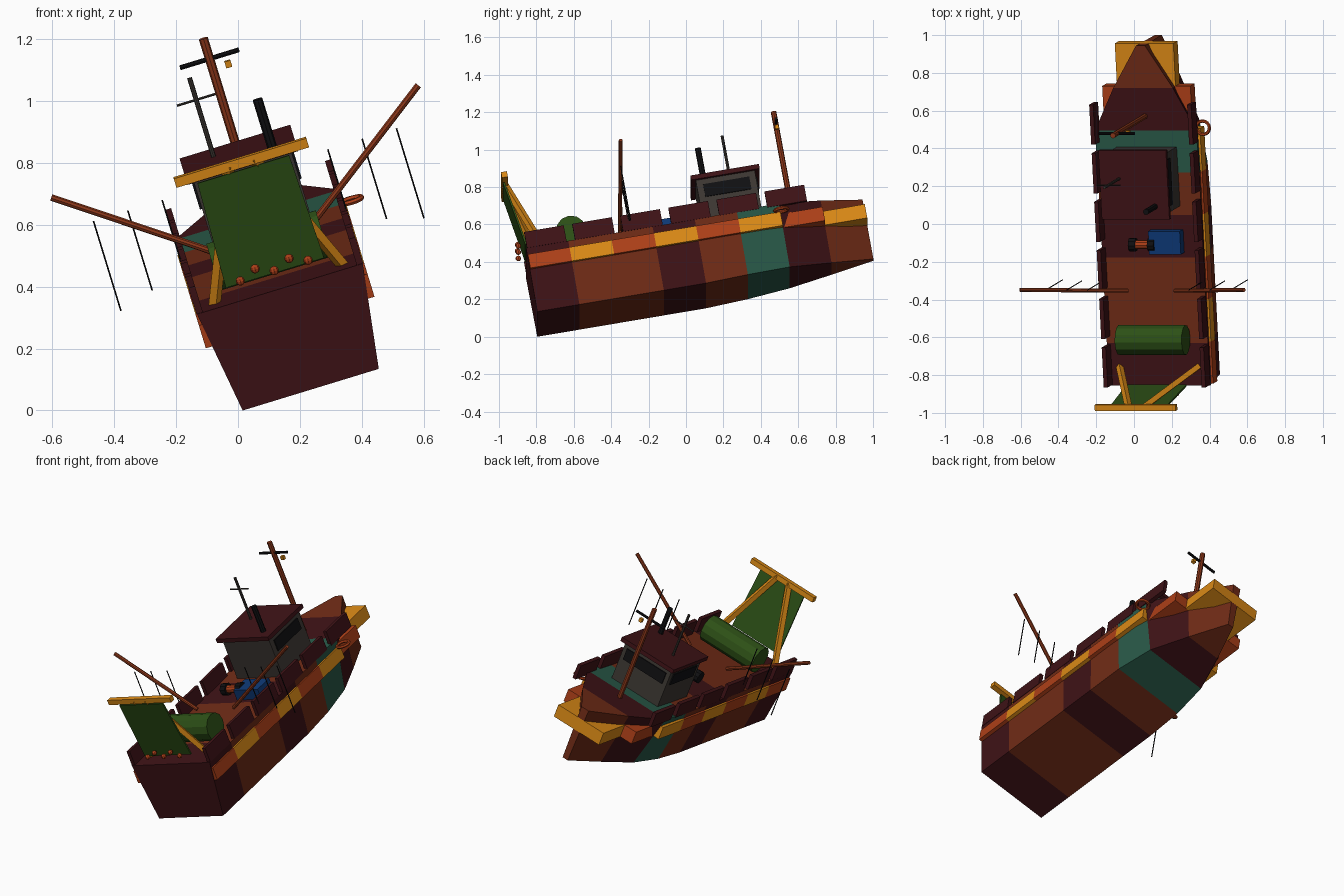
import bpy, bmesh, math
from mathutils import Matrix, Vector

if "Cube" in bpy.data.objects:
    bpy.data.objects.remove(bpy.data.objects["Cube"])

# boat frame: y runs stern to bow, then rolled, pitched and placed
M = (Matrix.Translation((0.235, -0.795, 0.067))
     @ Matrix.Rotation(math.radians(-17), 4, 'Y')
     @ Matrix.Rotation(math.radians(10), 4, 'X'))


def mat(name, r, g, b):
    m = bpy.data.materials.new(name)
    m.diffuse_color = (r, g, b, 1)
    m.use_nodes = True
    m.node_tree.nodes["Principled BSDF"].inputs["Base Color"].default_value = m.diffuse_color
    return m


MAROON = mat("maroon", 0.048, 0.006, 0.008)
BROWN = mat("brown", 0.16, 0.024, 0.008)
TEAL = mat("teal", 0.022, 0.10, 0.065)
AMBER = mat("amber", 0.70, 0.25, 0.008)
ORANGE = mat("orange_red", 0.42, 0.05, 0.009)
RUST = mat("rust", 0.26, 0.038, 0.01)
GREEN = mat("dark_green", 0.026, 0.08, 0.008)
BLUE = mat("blue", 0.004, 0.04, 0.18)
BLACK = mat("black", 0.005, 0.005, 0.006)
GREY = mat("warm_grey", 0.045, 0.038, 0.032)


def finish(name, bm, mats, local=Matrix()):
    bmesh.ops.recalc_face_normals(bm, faces=bm.faces)
    me = bpy.data.meshes.new(name)
    bm.to_mesh(me)
    bm.free()
    for m in mats:
        me.materials.append(m)
    ob = bpy.data.objects.new(name, me)
    bpy.context.collection.objects.link(ob)
    ob.matrix_world = M @ local
    return ob


def box(name, lo, hi, m):
    bm = bmesh.new()
    bmesh.ops.create_cube(bm, size=1)
    lo, hi = Vector(lo), Vector(hi)
    for v in bm.verts:
        v.co = Vector([(lo[i] + hi[i]) / 2 + v.co[i] * (hi[i] - lo[i]) for i in range(3)])
    return finish(name, bm, [m])


def rod(name, a, b, r, m, sides=8):
    a, b = Vector(a), Vector(b)
    bm = bmesh.new()
    bmesh.ops.create_cone(bm, cap_ends=True, segments=sides, radius1=r, radius2=r,
                          depth=(b - a).length)
    if sides == 4:
        bmesh.ops.rotate(bm, verts=bm.verts, matrix=Matrix.Rotation(math.pi / 4, 3, 'Z'))
    q = (b - a).to_track_quat('Z', 'Y').to_matrix().to_4x4()
    return finish(name, bm, [m], Matrix.Translation((a + b) / 2) @ q)


# hull: one ring per station (y, top half width, bottom half width, bottom z, top z)
STEP = 0.229
rows = [(.28, .23, 0, .346)] * 5 + [(.282, .225, .01, .35), (.28, .195, .022, .358),
                                    (.165, .11, .032, .368), (.025, .018, .042, .376)]
bm = bmesh.new()
rings = []
for i, (wt, wb, zb, zt) in enumerate(rows):
    rings.append([bm.verts.new((x, i * STEP, z)) for x, z in
                  ((-wb, zb), (wb, zb), (wt, zt), (-wt, zt))])
seg_colour = [0, 1, 1, 0, 1, 2, 0, 1]
for i, c in enumerate(seg_colour):
    for j in range(4):
        k = (j + 1) % 4
        bm.faces.new((rings[i][j], rings[i][k], rings[i + 1][k], rings[i + 1][j])).material_index = c
bm.faces.new(rings[0]).material_index = 0
bm.faces.new(rings[-1]).material_index = 1
finish("hull", bm, [MAROON, BROWN, TEAL])

# rubbing strake blocks in alternating colours
for k, w in enumerate([.285] * 6 + [.244, .162]):
    box("strake_%d" % k, (-w, k * STEP + (.003 if k == 0 else 0), .23),
        (w, (k + 1) * STEP, .308), AMBER if k % 2 else ORANGE)

# bulwark boards along both sides
for k in range(6):
    y = .005 + k * .261
    for s in (-1, 1):
        x = .271 * s
        box("bulwark_%d" % k, (x - .011, y, .345), (x + .011, y + .215, .435), MAROON)

# wheelhouse with roof and windows
box("wheelhouse", (-.165, .965, .34), (.165, 1.285, .597), GREY)
box("wheelhouse_roof", (-.187, .94, .595), (.187, 1.312, .62), MAROON)
for s in (-1, 1):
    x = .168 * s
    box("side_window", (x - .004, 1.0, .495), (x + .004, 1.25, .565), BLACK)
box("bow_window", (-.14, 1.284, .495), (.14, 1.292, .565), BLACK)

# masts, aerial and exhaust
rod("main_mast", (0, 1.45, .35), (0, 1.45, .95), .015, RUST)
rod("mast_yard", (-.1, 1.45, .88), (.1, 1.45, .88), .008, BLACK)
box("mast_lamp", (.043, 1.44, .835), (.063, 1.46, .857), AMBER)
rod("aerial_pole", (-.08, 1.16, .61), (-.08, 1.16, .89), .008, GREY)
rod("aerial_bar", (-.145, 1.16, .815), (-.015, 1.16, .815), .004, GREY)
rod("exhaust", (.11, 1.01, .61), (.11, 1.01, .785), .016, BLACK)

# outrigger booms with hanging lines
for s in (-1, 1):
    rod("boom", (.13 * s, .52, .405), (.62 * s, .585, .749), .011, RUST)
    for x, drop in ((.28, .24), (.396, .274), (.512, .308)):
        rod("hanging_line", (x * s, .565, .638), (x * s, .565, .638 - drop), .003, BLACK, 6)

# stern gantry
box("gantry_bar", (-.224, -.056, .772), (.224, -.024, .803), AMBER)
for s in (-1, 1):
    rod("gantry_leg", (.217 * s, .1, .34), (.04 * s, -.04, .79), .02, AMBER, 4)

# hanging net panel
bm = bmesh.new()
front = [bm.verts.new(p) for p in ((-.166, .005, .4), (.166, .005, .4),
                                   (.155, -.052, .765), (-.155, -.052, .765))]
f = bm.faces.new(front)
ext = bmesh.ops.extrude_face_region(bm, geom=[f])
bmesh.ops.translate(bm, vec=(0, .01, 0),
                    verts=[v for v in ext["geom"] if isinstance(v, bmesh.types.BMVert)])
finish("net_panel", bm, [GREEN])

# net floats
for i in range(5):
    bm = bmesh.new()
    bmesh.ops.create_uvsphere(bm, u_segments=8, v_segments=6, radius=.015)
    finish("net_float", bm, [ORANGE],
           Matrix.Translation((-.115 + .0573 * i, -.03, .438 if i % 2 else .414)))

# net drum, winch and fish crate
rod("net_drum", (-.185, .26, .432), (.185, .26, .432), .08, GREEN, 12)
for i, x in enumerate((-.093, .012)):
    rod("winch_drum", (x - .018, .765, .392), (x + .018, .765, .392), .036, BLACK, 10)
rod("winch_barrel", (-.085, .765, .392), (.01, .765, .392), .024, ORANGE, 10)
box("fish_crate", (0, .715, .34), (.175, .84, .41), BLUE)

# life ring lying against the starboard side
bm = bmesh.new()
N, K = 16, 6
loops = []
for i in range(N):
    a = 2 * math.pi * i / N
    loops.append([])
    for j in range(K):
        b = 2 * math.pi * j / K
        r = .036 + .009 * math.cos(b)
        loops[-1].append(bm.verts.new((r * math.cos(a), r * math.sin(a), .009 * math.sin(b))))
for i in range(N):
    p, q = loops[i], loops[(i + 1) % N]
    for j in range(K):
        bm.faces.new((p[j], q[j], q[(j + 1) % K], p[(j + 1) % K]))
finish("life_ring", bm, [ORANGE], Matrix.Translation((.303, 1.38, .312)))
